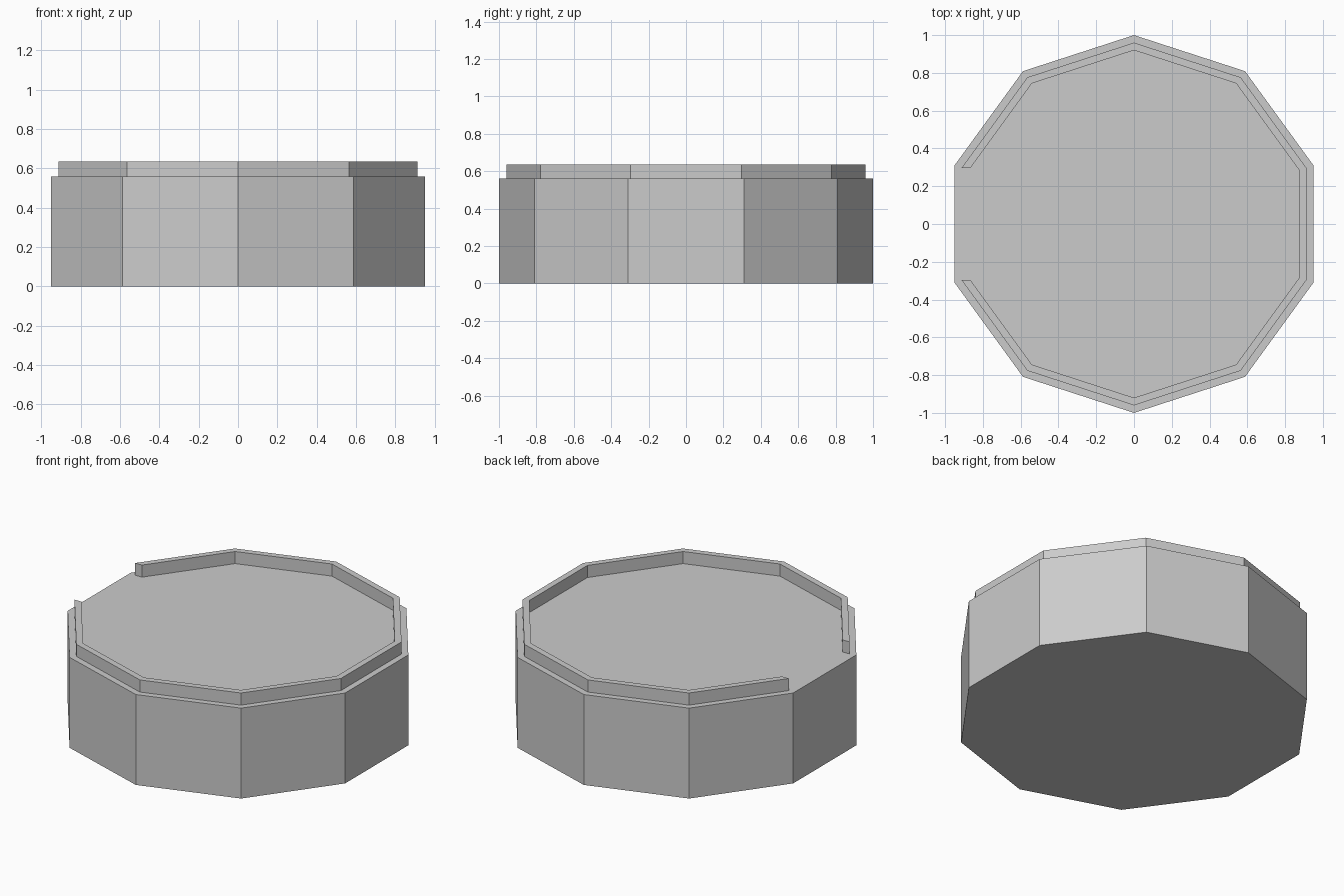
import bpy, bmesh
from math import cos, sin, radians

if "Cube" in bpy.data.objects:
    bpy.data.objects.remove(bpy.data.objects["Cube"])

SIDES = 10
BASE_TOP, RIM_TOP = 0.56, 0.635
R_BASE, R_OUT, R_IN = 1.0, 0.96, 0.92


def ring(radius):
    # decagon corners, from the lower to the upper corner of the left side
    return [(radius * cos(radians(198 + 36 * k)), radius * sin(radians(198 + 36 * k)))
            for k in range(SIDES)]


def extruded(name, outline, z0, z1):
    bm = bmesh.new()
    face = bm.faces.new([bm.verts.new((x, y, z0)) for x, y in outline])
    top = bmesh.ops.extrude_face_region(bm, geom=[face])["geom"]
    bmesh.ops.translate(bm, vec=(0, 0, z1 - z0),
                        verts=[v for v in top if isinstance(v, bmesh.types.BMVert)])
    bmesh.ops.recalc_face_normals(bm, faces=bm.faces)
    mesh = bpy.data.meshes.new(name)
    bm.to_mesh(mesh)
    bm.free()
    obj = bpy.data.objects.new(name, mesh)
    bpy.context.collection.objects.link(obj)
    return obj


# solid ten-sided base
extruded("base", ring(R_BASE), 0, BASE_TOP)

# raised rim, open on the left side, with ends cut straight along x
outer, inner = ring(R_OUT), ring(R_IN)
for end, following in ((0, 1), (-1, -2)):
    (x0, y0), (x1, y1) = inner[end], inner[following]
    t = (outer[end][1] - y0) / (y1 - y0)
    inner[end] = (x0 + t * (x1 - x0), outer[end][1])
extruded("rim", outer + inner[::-1], BASE_TOP, RIM_TOP)
